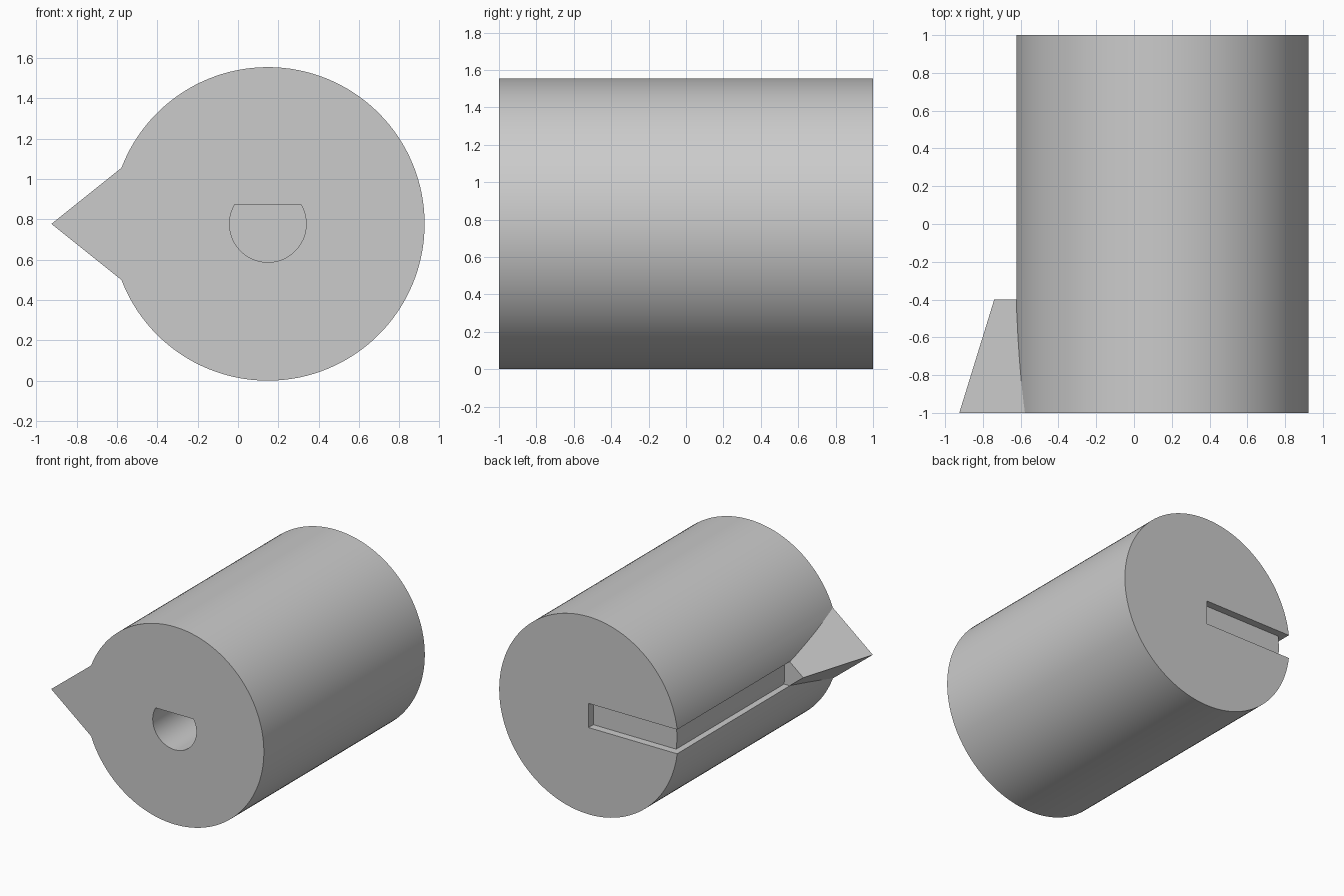
import bpy, bmesh, math

cube = bpy.data.objects.get("Cube")
if cube:
    bpy.data.objects.remove(cube, do_unlink=True)

R, CX, CZ = 0.777, 0.148, 0.777      # body radius and axis position
POINTER_END = -0.4                   # pointer ends and side groove starts here
SLOT = 0.095                         # half height of the slot

grey = bpy.data.materials.new("plain grey")
grey.use_nodes = True
colour = (0.6, 0.6, 0.6, 1)
grey.diffuse_color = colour
grey.node_tree.nodes["Principled BSDF"].inputs["Base Color"].default_value = colour


def prism(name, profile, y0, y1, shear=0.0):
    """Extrude an axis-centred (x, z) profile along y, sliding the far end in x."""
    bm = bmesh.new()
    front = [bm.verts.new((CX + x, y0, CZ + z)) for x, z in profile]
    back = [bm.verts.new((CX + x + shear, y1, CZ + z)) for x, z in profile]
    bm.faces.new(front)
    bm.faces.new(back[::-1])
    n = len(profile)
    for i in range(n):
        j = (i + 1) % n
        bm.faces.new((front[j], front[i], back[i], back[j]))
    bmesh.ops.recalc_face_normals(bm, faces=bm.faces)
    mesh = bpy.data.meshes.new(name)
    bm.to_mesh(mesh)
    bm.free()
    mesh.materials.append(grey)
    obj = bpy.data.objects.new(name, mesh)
    bpy.context.collection.objects.link(obj)
    return obj


def arc(radius, start, end, steps):
    angles = [start + (end - start) * i / steps for i in range(steps + 1)]
    return [(radius * math.cos(a), radius * math.sin(a)) for a in angles]


def combine(target, tool, operation):
    """Apply a boolean and discard the tool object."""
    mod = target.modifiers.new(tool.name, "BOOLEAN")
    mod.operation, mod.solver, mod.object = operation, "EXACT", tool
    bpy.context.view_layer.objects.active = target
    bpy.ops.object.modifier_apply(modifier=mod.name)
    bpy.data.objects.remove(tool, do_unlink=True)


# Round body
body = prism("knob_body", arc(R, 0, math.tau, 128)[:-1], -1, 1)

# D-shaped shaft hole in the front
flat = math.asin(0.5)
hole = prism("shaft_hole", arc(0.19, math.pi - flat, math.tau + flat, 48), -1.1, 0.2)
combine(body, hole, "DIFFERENCE")

# Shallow marker slot in the back face
slot = prism("back_slot", [(0, -SLOT), (0, SLOT), (-1, SLOT), (-1, -SLOT)], 0.94, 1.1)
combine(body, slot, "DIFFERENCE")

# Shallow groove along the side, with a curved floor
inner = R - 0.05
half = math.asin(SLOT / inner)
floor = arc(inner, math.pi - half, math.pi + half, 8)
groove = prism("side_groove", floor + [(-1, -SLOT), (-1, SLOT)], POINTER_END, 1.1)
combine(body, groove, "DIFFERENCE")

# Slanted triangular pointer at the front
tip = -1.073
pointer = prism("pointer", [(tip, 0), (tip + 0.4, 0.32), (tip + 0.4, -0.32)],
                -1, POINTER_END, shear=0.185)
combine(body, pointer, "UNION")

bpy.ops.object.select_all(action="DESELECT")
body.select_set(True)
bpy.context.view_layer.objects.active = body
bpy.ops.object.shade_smooth_by_angle(angle=math.radians(20))
